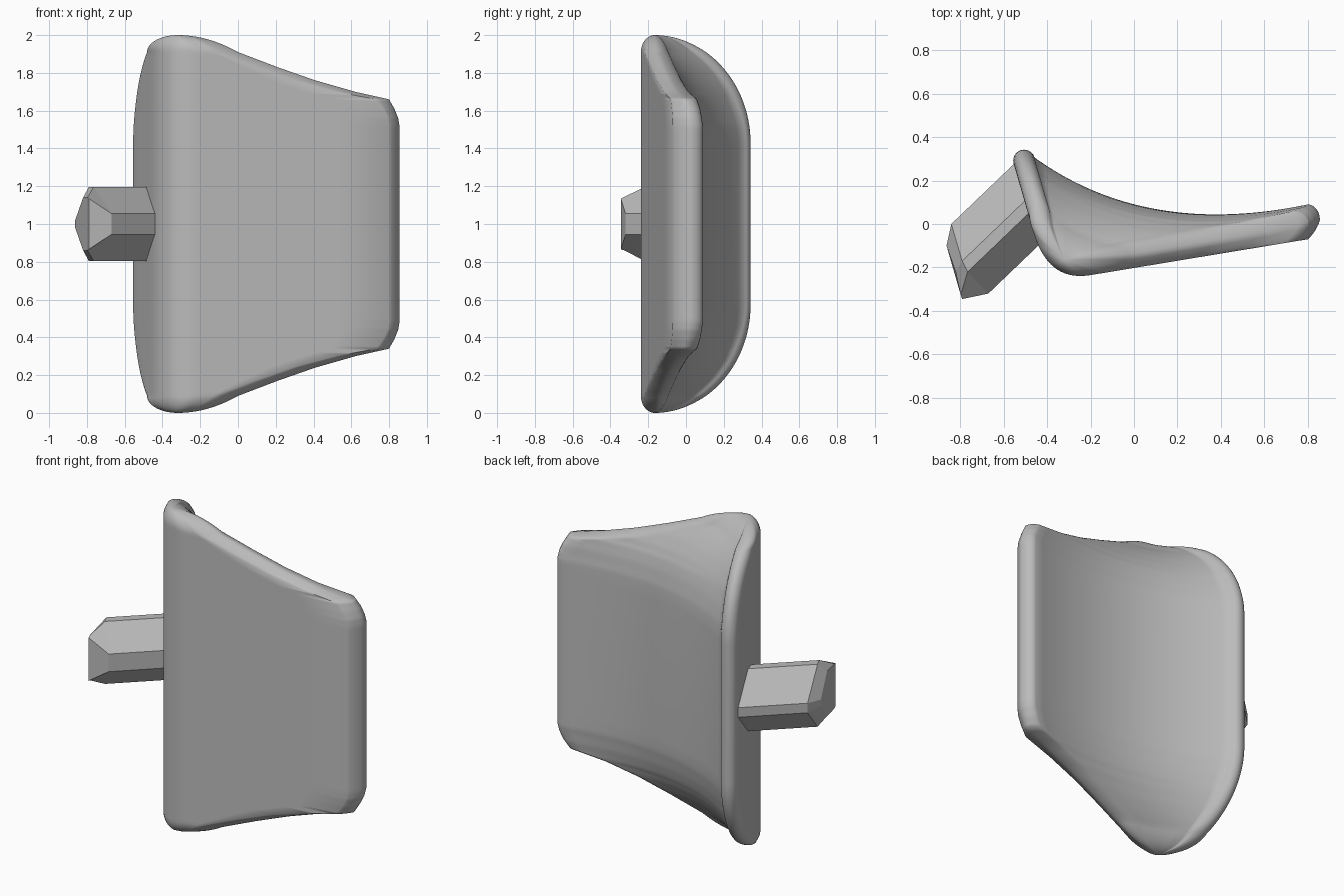
import bpy, bmesh, math
from mathutils import Vector as V

if "Cube" in bpy.data.objects:
    bpy.data.objects.remove(bpy.data.objects["Cube"])

grey = bpy.data.materials.new("light grey")
grey.diffuse_color = (0.5, 0.5, 0.5, 1)
grey.use_nodes = True
grey.node_tree.nodes["Principled BSDF"].inputs["Base Color"].default_value = grey.diffuse_color


def finish(name, bm, angle):
    bmesh.ops.recalc_face_normals(bm, faces=bm.faces)
    me = bpy.data.meshes.new(name)
    bm.to_mesh(me)
    bm.free()
    ob = bpy.data.objects.new(name, me)
    bpy.context.collection.objects.link(ob)
    me.materials.append(grey)
    if angle:
        bpy.ops.object.select_all(action='DESELECT')
        ob.select_set(True)
        bpy.context.view_layer.objects.active = ob
        bpy.ops.object.shade_smooth_by_angle(angle=math.radians(angle))
    return ob


def bez(a, c, b, n):
    """Quadratic curve from a to b, without the last point."""
    return [a * (1 - t) ** 2 + c * 2 * t * (1 - t) + b * t * t
            for t in (i / n for i in range(n))]


def arc(a, c, b, n=6):
    """Quarter ellipse from a to b with corner c, without the last point."""
    o = a + b - c
    return [o + (a - o) * math.cos(t) + (b - o) * math.sin(t)
            for t in (i / n * math.pi / 2 for i in range(n))]


# Height above middle, right end x, right tip length, right thickness, left tip length
TABLE = [(.43, .855, .055, .16, .05), (.52, .855, .055, .16, .055),
         (.56, .848, .055, .155, .06), (.61, .828, .06, .15, .065),
         (.66, .80, .07, .14, .07), (.70, .62, .10, .13, .07),
         (.76, .41, .12, .13, .075), (.83, .21, .12, .13, .08),
         (.91, .0, .12, .13, .085)]
WALL, INWARD = V((-.277, .961)), V((.961, .277))


def front(x):
    return V((x, -.07 + .165 * (x - .8)))


def section(h, xr, ar, th, al):
    # right tip
    f = front(xr - ar)
    bk = f + V((0, th))
    tip = V((xr, f.y + th * .55))
    # left tip on the slanted wall, its height follows an ellipse
    yl = -.184 + .51 * math.sqrt(1 - ((h - .43) / .57) ** 2)
    top = V((-.45 - .289 * (yl + .08), yl)) + INWARD * .05
    lf = top - WALL * al - INWARD * .05
    lb = top - WALL * al + INWARD * .05
    # outer side: front plane, rounded corner, left wall
    corner = front(-.2)
    pts = [f.lerp(corner, i / 4) for i in range(4)]
    pts += bez(corner, V((-.395, -.268)), V((-.46, -.04)), 12)
    pts += [V((-.46, -.04)).lerp(lf, i / 3) for i in range(3)]
    pts += arc(lf, lf + WALL * al, top) + arc(top, lb + WALL * al, lb)
    # hollow back side
    scale = ((lb - bk).length / 1.28) ** 1.6
    pts += bez(lb, (lb + bk) / 2 + V((-.115, -.265)) * scale, bk, 24)
    pts += arc(bk, V((xr, bk.y)), tip)
    bulge = (f + tip) / 2 + V((.01, -.01))
    return pts + bez(tip, bulge, f, 6)


# Body: horizontal sections stacked upward, mirrored about mid height
levels = []
for a, b in zip(TABLE, TABLE[1:]):
    for i in range(4):
        row = [p + (q - p) * i / 4 for p, q in zip(a, b)]
        levels.append((row[0], section(*row)))
last = section(*TABLE[-1])
apex = V((-.32, -.165))
for i in range(17):
    k = 1 - i / 16.3                       # shrink towards the tip
    h = 1 - .09 * k * k
    k2 = math.sqrt(1 - ((h - .91) / .09) ** 2)   # rounder on the outer sides
    ring = []
    for p in last:
        d = p - apex
        ring.append(apex + V((d.x * (k if d.x > 0 else k2), d.y * (k if d.y > 0 else k2))))
    levels.append((h, ring))
stack = [(-h, p) for h, p in reversed(levels)] + levels
bm = bmesh.new()
rings = [[bm.verts.new((p.x, p.y, 1 + h)) for p in pts] for h, pts in stack]
for r, s in zip(rings, rings[1:]):
    for i in range(len(r)):
        j = (i + 1) % len(r)
        bm.faces.new((r[i], r[j], s[j], s[i]))
bm.faces.new(rings[0])
bm.faces.new(rings[-1])
finish("body", bm, 60)

# Peg: eight-sided slanted bar with a chamfered end, flat faces
RIM = [(-.84, 0, .03, .42), (-.79, -.17, .195, .42),
       (-.765, -.22, .195, .41), (-.67, -.32, .055, .34)]
END = [(-.862, -.1, .02), (-.82, -.22, .14), (-.797, -.325, .14), (-.79, -.345, .135)]


def both(half):
    return [(x, y, 1 + z) for x, y, z in half] + [(x, y, 1 - z) for x, y, z in reversed(half)]


bm = bmesh.new()
base = both([(x + .72 * t, y + .69 * t, z) for x, y, z, t in RIM])
rim = both([p[:3] for p in RIM])
rings = [[bm.verts.new(p) for p in ring] for ring in (base, rim, both(END))]
for r, s in zip(rings, rings[1:]):
    for i in range(8):
        j = (i + 1) % 8
        bm.faces.new((r[i], r[j], s[j], s[i]))
bm.faces.new(rings[0])
bm.faces.new(rings[-1])
finish("peg", bm, 0)
